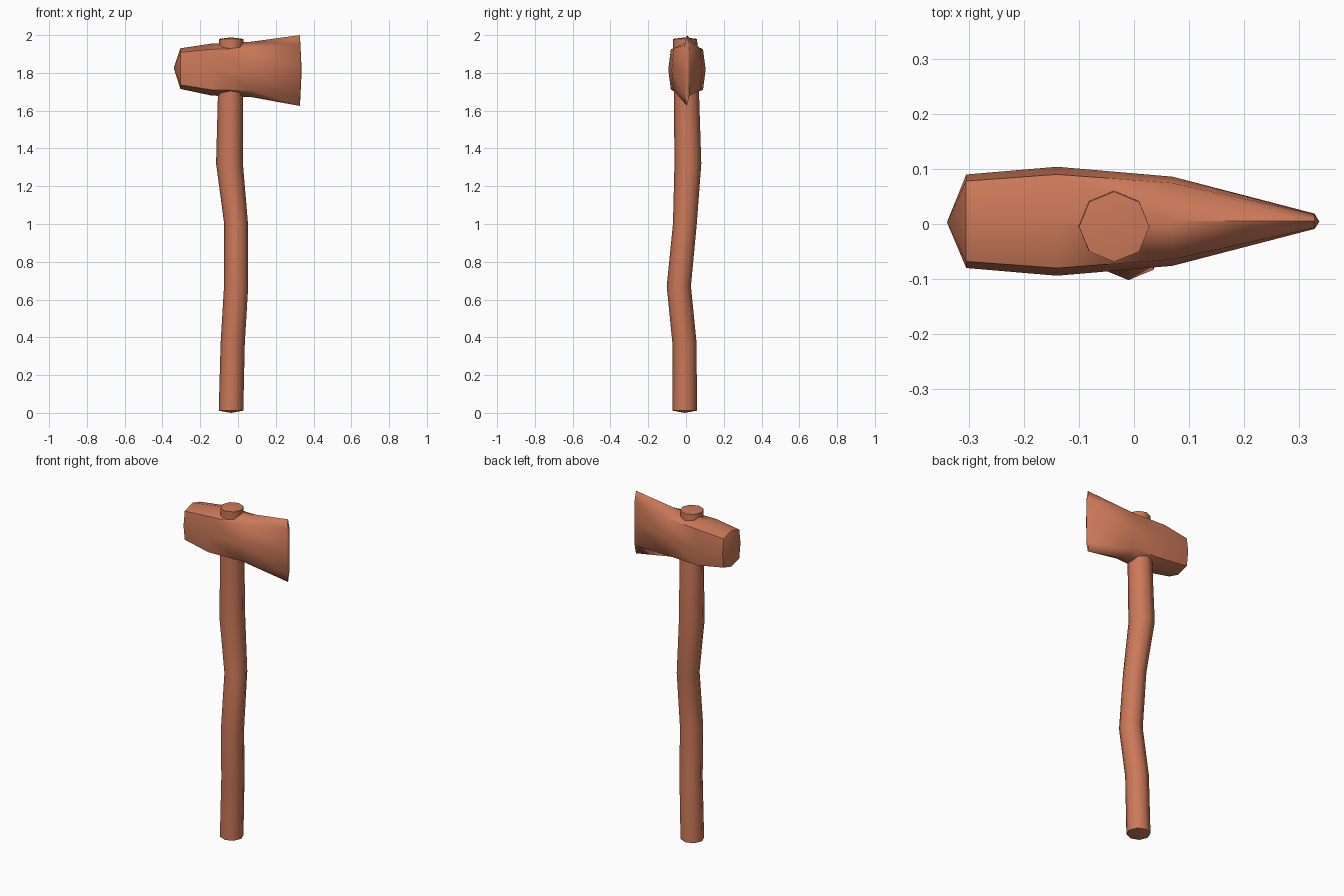
import bpy, bmesh, math
from mathutils import Vector

if "Cube" in bpy.data.objects:
    bpy.data.objects.remove(bpy.data.objects["Cube"])

mat = bpy.data.materials.new("terracotta")
mat.diffuse_color = (0.60, 0.19, 0.10, 1)
mat.use_nodes = True
mat.node_tree.nodes["Principled BSDF"].inputs["Base Color"].default_value = mat.diffuse_color


def loft(name, rings, start, end, angle):
    """Bridge equal-sized rings and close both ends with a shallow point."""
    bm = bmesh.new()
    loops = [[bm.verts.new(p) for p in r] for r in rings]
    n = len(loops[0])
    for a, b in zip(loops, loops[1:]):
        for i in range(n):
            j = (i + 1) % n
            bm.faces.new((a[i], a[j], b[j], b[i]))
    for ring, tip in ((loops[0], start), (loops[-1], end)):
        v = bm.verts.new(tip)
        for i in range(n):
            bm.faces.new((ring[i], ring[(i + 1) % n], v))
    bmesh.ops.recalc_face_normals(bm, faces=bm.faces)
    me = bpy.data.meshes.new(name)
    bm.to_mesh(me)
    bm.free()
    me.materials.append(mat)
    ob = bpy.data.objects.new(name, me)
    bpy.context.collection.objects.link(ob)
    bpy.ops.object.select_all(action='DESELECT')
    ob.select_set(True)
    bpy.context.view_layer.objects.active = ob
    bpy.ops.object.shade_smooth_by_angle(angle=math.radians(angle))
    return ob


# Crooked eight-sided handle: x, y, z, radius
path = [(-0.037, -0.007, 0.012, 0.065), (-0.028, -0.008, 0.37, 0.064),
        (-0.010, -0.038, 0.67, 0.064), (-0.010, -0.006, 1.00, 0.063),
        (-0.045, 0.010, 1.32, 0.071), (-0.040, 0.003, 1.66, 0.067),
        (-0.036, -0.005, 1.98, 0.064)]
rings = [[Vector((x + r * math.cos(k * math.pi / 4),
                  y + r * math.sin(k * math.pi / 4), z)) for k in range(8)]
         for x, y, z, r in path]
loft("handle", rings, (-0.037, -0.007, 0.0), (-0.036, -0.005, 1.988), 50)

# Axe head: x, half width, bottom z, top z, corner fullness
stations = [(-0.305, 0.085, 1.715, 1.93, 0.80), (-0.14, 0.099, 1.68, 1.955, 0.78),
            (0.07, 0.081, 1.672, 1.965, 0.76), (0.328, 0.014, 1.625, 2.00, 0.72)]


def section(x, w, z0, z1, f):
    c, h = (z0 + z1) / 2, (z1 - z0) / 2
    shape = [(1, 0), (.86, f), (0, 1), (-.86, f), (-1, 0), (-.86, -f), (0, -1), (.86, -f)]
    return [Vector((x, 0.005 + w * u, c + h * v)) for u, v in shape]


loft("axe_head", [section(*s) for s in stations],
     (-0.34, 0.003, 1.825), (0.337, 0.004, 1.812), 50)
